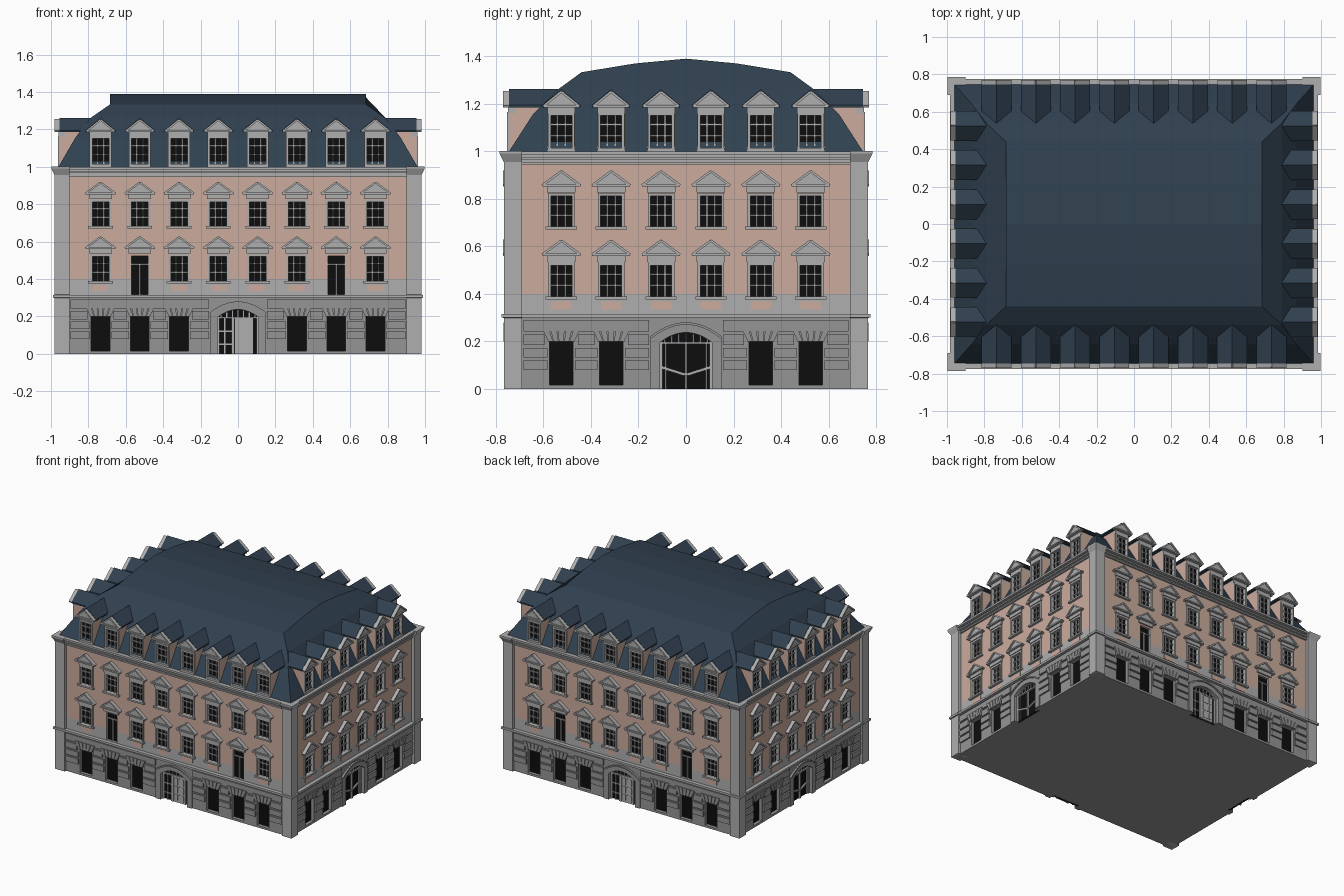
import bpy, bmesh, math
from mathutils import Matrix

if "Cube" in bpy.data.objects:
    bpy.data.objects.remove(bpy.data.objects["Cube"])

def material(name, r, g, b):
    m = bpy.data.materials.new(name)
    m.diffuse_color = (r, g, b, 1)
    m.use_nodes = True
    m.node_tree.nodes["Principled BSDF"].inputs["Base Color"].default_value = m.diffuse_color
    return m

PINK = material("pink_plaster", .60, .41, .34)
BLUE = material("slate", .03, .052, .08)
DARK = material("dark_glass", .004, .004, .004)
TRIM = material("light_stone", .43, .43, .43)
BASE = material("base_stone", .30, .30, .30)

def make(name, bm, mat):
    bmesh.ops.recalc_face_normals(bm, faces=bm.faces[:])
    me = bpy.data.meshes.new(name)
    bm.to_mesh(me)
    bm.free()
    me.materials.append(mat)
    return link(name, me)

def link(name, me):
    o = bpy.data.objects.new(name, me)
    bpy.context.collection.objects.link(o)
    return o

def prism(bm, pts, d0, d1):
    """Extrude a (u, z) outline outward from depth d0 to d1 (local -y is outward)."""
    a = [bm.verts.new((u, -d0, z)) for u, z in pts]
    b = [bm.verts.new((u, -d1, z)) for u, z in pts]
    bm.faces.new(a)
    bm.faces.new(b[::-1])
    for i in range(len(pts)):
        j = (i + 1) % len(pts)
        bm.faces.new((a[i], b[i], b[j], a[j]))

def box(bm, u0, u1, z0, z1, d0, d1):
    prism(bm, [(u0, z0), (u1, z0), (u1, z1), (u0, z1)], d0, d1)

def band(bm, half, z0, z1, holes, d0, d1):
    """Wall strip with rectangular openings (u, half width, bottom, top) in columns."""
    u = -half
    for c in sorted({h[0] for h in holes}):
        col = sorted((h[2], h[3], h[1]) for h in holes if h[0] == c and h[3] > z0 and h[2] < z1)
        if not col:
            continue
        w = col[0][2]
        box(bm, u, c - w, z0, z1, d0, d1)
        z = z0
        for lo, hi, _ in col:
            if lo > z:
                box(bm, c - w, c + w, z, lo, d0, d1)
            z = hi
        if z < z1:
            box(bm, c - w, c + w, z, z1, d0, d1)
        u = c + w
    box(bm, u, half, z0, z1, d0, d1)

def arc(w, zs, zc, n=12):
    return [(w * (2 * i / n - 1), zs + (zc - zs) * (1 - (2 * i / n - 1) ** 2)) for i in range(n + 1)]

def bar(bm, p, q, t, d0, d1):
    """Straight bar of thickness t between two (u, z) points."""
    dx, dz = q[0] - p[0], q[1] - p[1]
    l = math.hypot(dx, dz)
    nx, nz = -dz / l * t / 2, dx / l * t / 2
    prism(bm, [(p[0] + nx, p[1] + nz), (q[0] + nx, q[1] + nz),
               (q[0] - nx, q[1] - nz), (p[0] - nx, p[1] - nz)], d0, d1)

def sash(bm, c, lo, hi):
    """Window frame with a three by three grid of panes."""
    w = .05
    for s in (-1, 1):
        box(bm, c + s * w - .006, c + s * w + .006, lo, hi, -.018, .008)
        box(bm, c + s * w / 3 - .0035, c + s * w / 3 + .0035, lo, hi, -.018, -.008)
    box(bm, c - .056, c + .056, hi - .004, hi + .01, -.018, .008)
    for f in (.36, .70):
        z = lo + (hi - lo) * f
        box(bm, c - w, c + w, z - .0035, z + .0035, -.018, -.008)

def pediment(bm, c, z, w=.08, h=.062):
    prism(bm, [(c - w, z), (c + w, z), (c, z + h)], 0, .016)
    box(bm, c - w, c + w, z - .005, z + .005, 0, .026)
    for s in (-1, 1):
        bar(bm, (c + s * w, z), (c, z + h - .003), .01, 0, .026)

def facade(names, half, dist, angle, cols, ground, balconies, side_door):
    P = {k: bmesh.new() for k in ("plaster", "stone_band", "base", "rustication", "glass",
         "window_frames", "pediments", "dormer_bodies", "dormer_roofs", "entrance")}
    row2 = [(c, .05, .318 if c in balconies else .388, .523) for c in cols]
    row3 = [(c, .05, .683, .815) for c in cols]
    low = [(c, .05, .016, .2) for c in ground] + [(0, .11, 0, .238)]
    # wall skins
    band(P["plaster"], half, .4, .95, row2 + row3, -.03, 0)
    band(P["stone_band"], half, .3, .4, row2, -.03, 0)
    band(P["base"], half, 0, .3, low, -.03, .006)
    # glazing
    for c, w, lo, hi in row2 + row3 + low:
        box(P["glass"], c - w, c + w, lo, hi, -.028, -.018)
    # upper windows with sills, pediments and apron panels
    F, G = P["window_frames"], P["pediments"]
    for c, w, lo, hi in row2 + row3:
        if lo < .35:
            for s in (-1, 1):
                box(F, c + s * .047 - .003, c + s * .047 + .003, lo, hi, -.018, 0)
            box(F, c - .004, c + .004, lo, hi - .045, -.018, -.008)
            box(F, c - .05, c + .05, hi - .048, hi - .04, -.018, -.008)
        else:
            sash(F, c, lo, hi)
            box(F, c - .066, c + .066, lo - .012, lo, -.018, .018)
            if lo < .5:
                box(P["plaster"], c - .043, c + .043, .335, .368, 0, .004)
        box(G, c - .06, c + .06, hi + .012, hi + .04, 0, .012)
        pediment(G, c, hi + .042)
    # rusticated courses, interrupted by windows and the entrance
    R = P["rustication"]
    for z0, z1 in ((.08, .12), (.132, .172), (.184, .228), (.242, .29)):
        stops = [(c, .058) for c in ground] if z0 < .18 else [(c, .07) for c in ground]
        if z0 > .24:
            stops = []
        u = -half + .06
        for c, w in sorted(stops + [(0, .155)]):
            box(R, u, c - w, z0, z1, 0, .018)
            u = c + w
        box(R, u, half - .06, z0, z1, 0, .018)
    # fanned stones over the ground windows
    for c in ground:
        for i in range(5):
            a, b = (i - 2.5) / 2.5, (i - 1.5) / 2.5
            prism(R, [(c + a * .056 + .001, .2), (c + b * .056 - .001, .2),
                      (c + b * .084 - .003, .255), (c + a * .084 + .003, .255)], 0, .024)
    # arched entrance
    E = P["entrance"]
    inner, outer = arc(.11, .195, .237), arc(.15, .215, .275)
    prism(R, [(-.15, 0)] + outer + [(.15, 0), (.11, 0)] + inner[::-1] + [(-.11, 0)], -.02, .016)
    for p, q in zip(outer, outer[1:]):
        bar(R, p, q, .01, .01, .024)
    for s in (-1, 1):
        box(E, s * .104 - .006, s * .104 + .006, 0, .2, -.02, -.006)
    box(E, -.11, .11, .188, .198, -.02, -.006)
    for i in range(-3, 4):
        box(E, i * .03 - .003, i * .03 + .003, .195, .234 - i * i * .003, -.02, -.01)
    if side_door:
        box(E, -.005, .005, 0, .195, -.02, -.006)
        for s in (-1, 1):
            bar(E, (s * .1, .09), (s * .005, .06), .012, -.02, -.008)
            box(E, s * .085 - .003, s * .085 + .003, .0, .19, -.02, -.01)
    else:
        box(E, -.035, -.018, 0, .195, -.02, -.004)
        box(E, -.016, .08, 0, .192, -.02, -.010)
        for u in (.006, .034, .058):
            for z0, z1 in ((.015, .06), (.072, .12), (.132, .18)):
                box(E, u - .009, u + .009, z0, z1, -.012, -.006)
        for z in (.05, .12):
            box(E, -.1, -.03, z - .004, z + .004, -.02, -.01)
        box(E, -.075, -.068, 0, .19, -.02, -.01)
    # dormers
    for c in cols:
        box(P["dormer_bodies"], c - .058, c + .058, .99, 1.19, -.2, -.028)
        for s in (-1, 1):
            box(P["dormer_bodies"], c + s * .054 - .004, c + s * .054 + .004, .99, 1.19, -.03, 0)
        box(P["glass"], c - .05, c + .05, 1.01, 1.16, -.028, -.018)
        sash(F, c, 1.015, 1.155)
        box(F, c - .058, c + .058, 1.0, 1.015, -.02, .008)
        box(F, c - .058, c + .058, 1.16, 1.19, -.028, .004)
        prism(P["dormer_roofs"], [(c - .08, 1.185), (c + .08, 1.185), (c + .08, 1.195),
                                  (c, 1.262), (c - .08, 1.195)], -.24, 0)
        pediment(G, c, 1.19, .076, .064)
    mats = {"plaster": PINK, "dormer_bodies": PINK, "dormer_roofs": BLUE, "glass": DARK,
            "base": BASE, "rustication": BASE}
    for k, bm in P.items():
        a = make(names[0] + "_" + k, bm, mats.get(k, TRIM))
        b = link(names[1] + "_" + k, a.data)
        for o, t in ((a, angle), (b, angle + math.pi)):
            o.matrix_world = Matrix.Rotation(t, 4, 'Z') @ Matrix.Translation((0, -dist, 0))

X, Y = .955, .745
cols8 = [round(-.735 + .21 * i, 3) for i in range(8)]
cols6 = cols8[1:7]
facade(("front", "back"), X, Y, 0, cols8,
       [c for c in cols8 if abs(c) > .2], (-.525, .525), False)
facade(("right", "left"), Y, X, math.pi / 2, cols6,
       [c for c in cols6 if abs(c) > .2], (), True)

# solid core behind the wall skins
bm = bmesh.new()
box(bm, -X + .03, X - .03, 0, 1.0, -Y + .03, Y - .03)
make("building_core", bm, BASE)

# ledge above the ground floor and main cornice, as stacked slabs
bm = bmesh.new()
for z0, z1, d in ((.3, .315, .028), (.945, .955, .012), (.955, .966, .004), (.966, .976, .02),
                  (.976, .986, .01), (.986, 1.0, .03)):
    box(bm, -X - d, X + d, z0, z1, -Y - d, Y + d)
make("ledge_and_cornice", bm, TRIM)

# corner piers with flared capitals
bm = bmesh.new()
for sx in (-1, 1):
    for sy in (-1, 1):
        rings = []
        for z, e in ((0, 0), (.299, 0), (.3, .01), (.315, .01), (.316, 0), (.955, 0), (.99, .018), (1.001, .018)):
            rings.append([bm.verts.new((sx * x, sy * y, z)) for x, y in
                          ((.90, .69), (.98 + e, .69), (.98 + e, .767 + e), (.90, .767 + e))])
        for a, b in zip(rings, rings[1:]):
            for i in range(4):
                bm.faces.new((a[i], a[(i + 1) % 4], b[(i + 1) % 4], b[i]))
        bm.faces.new(rings[0])
        bm.faces.new(rings[-1])
make("corner_piers", bm, TRIM)

# mansard roof: half profile of (x end, y, z), mirrored in y
half = [(.96, .745, 1.0), (.87, .645, 1.155), (.79, .54, 1.26), (.685, .44, 1.333), (.685, .214, 1.37)]
prof = [(x, -y, z) for x, y, z in half] + [(.685, 0, 1.39)] + half[::-1]
bm = bmesh.new()
L = [bm.verts.new((-x, y, z)) for x, y, z in prof]
R = [bm.verts.new(p) for p in prof]
n = len(prof)
for i in range(n - 1):
    bm.faces.new((L[i], R[i], R[i + 1], L[i + 1]))
for V in (L, R):
    for i in range(2):
        bm.faces.new((V[i], V[i + 1], V[n - 2 - i], V[n - 1 - i]))
    bm.faces.new(V[2:n - 2])
bm.faces.new((L[0], R[0], R[-1], L[-1]))
make("mansard_roof", bm, BLUE)
